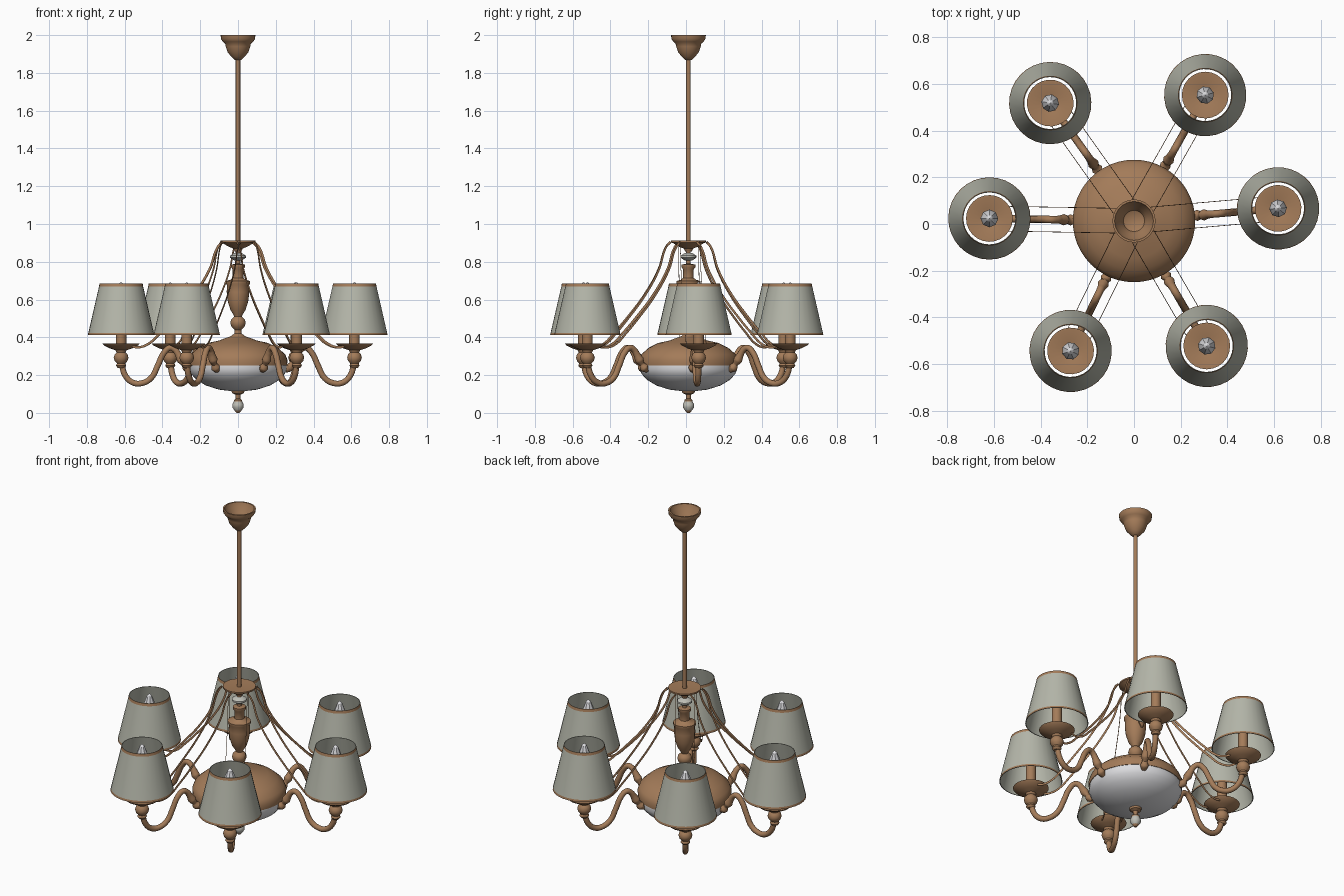
import bpy, bmesh, math
from mathutils import Matrix, Vector

if "Cube" in bpy.data.objects:
    bpy.data.objects.remove(bpy.data.objects["Cube"])

CENTRE = Vector((0, .013, 0))
LAMP_R = .619
ARM_ANGLES = (5, 60.5, 125.4, 179, 244, 300.2)


def material(name, r, g, b):
    m = bpy.data.materials.new(name)
    m.use_nodes = True
    m.diffuse_color = (r, g, b, 1)
    bsdf = m.node_tree.nodes["Principled BSDF"]
    bsdf.inputs["Base Color"].default_value = (r, g, b, 1)
    bsdf.inputs["Roughness"].default_value = .6
    return m


BRONZE = material("bronze", .37, .2, .1)
FABRIC = material("shade fabric", .46, .47, .4)
WHITE = material("white glass", .72, .72, .74)
CRYSTAL = material("pale crystal", .52, .52, .47)


def finish(mesh, mats, rule=None, angle=40):
    for m in mats:
        mesh.materials.append(m)
    if rule:
        for p in mesh.polygons:
            p.material_index = rule(p)
    mesh.shade_smooth()
    mesh.set_sharp_from_angle(angle=math.radians(angle))
    return mesh


def lathe(name, profile, mats, segs=32, rule=None, angle=40):
    """Spin an (r, z) profile around the z axis."""
    bm = bmesh.new()
    verts = [bm.verts.new((r, 0, z)) for r, z in profile]
    edges = [bm.edges.new(pair) for pair in zip(verts, verts[1:])]
    bmesh.ops.spin(bm, geom=verts + edges, cent=(0, 0, 0), axis=(0, 0, 1),
                   angle=math.tau, steps=segs, use_merge=False)
    bmesh.ops.remove_doubles(bm, verts=bm.verts, dist=1e-5)
    bmesh.ops.recalc_face_normals(bm, faces=bm.faces)
    mesh = bpy.data.meshes.new(name)
    bm.to_mesh(mesh)
    bm.free()
    return finish(mesh, mats, rule, angle)


def sweep(name, path, radius, flatten=1.0, sides=3):
    """Sweep a round tube along (x, z, thickness) points; flatten squeezes y."""
    cu = bpy.data.curves.new(name, "CURVE")
    cu.dimensions = "3D"
    cu.bevel_depth = radius
    cu.bevel_resolution = sides
    cu.resolution_u = 6
    cu.use_fill_caps = True
    sp = cu.splines.new("BEZIER")
    sp.bezier_points.add(len(path) - 1)
    for bp, (x, z, t) in zip(sp.bezier_points, path):
        bp.co = (x, 0, z)
        bp.radius = t
        bp.handle_left_type = bp.handle_right_type = "AUTO"
    ob = bpy.data.objects.new(name, cu)
    bpy.context.scene.collection.objects.link(ob)
    graph = bpy.context.evaluated_depsgraph_get()
    mesh = bpy.data.meshes.new_from_object(ob.evaluated_get(graph))
    bpy.data.objects.remove(ob)
    mesh.transform(Matrix.Scale(flatten, 4, (0, 1, 0)))
    mesh.materials.clear()
    return finish(mesh, [BRONZE])


def place(name, mesh, offset=(0, 0, 0), turn=0):
    ob = bpy.data.objects.new(name, mesh)
    rot = Matrix.Rotation(math.radians(turn), 4, "Z")
    ob.matrix_world = Matrix.Translation(CENTRE) @ rot @ Matrix.Translation(offset)
    bpy.context.scene.collection.objects.link(ob)


# Hollow ceiling canopy and hanging rod
place("ceiling_canopy", lathe("ceiling_canopy", [
    (0, 1.865), (.02, 1.87), (.035, 1.885), (.055, 1.91), (.065, 1.94),
    (.068, 1.955), (.08, 1.965), (.09, 1.98), (.092, 2), (.083, 2),
    (.075, 1.975), (.058, 1.95), (.045, 1.92), (0, 1.9)], [BRONZE]))
place("hanging_rod", lathe("hanging_rod", [
    (0, .88), (.012, .88), (.012, 1.88), (0, 1.88)], [BRONZE], 16))

# Hub dish that carries the ribbons
place("hub_dish", lathe("hub_dish", [
    (0, .855), (.018, .855), (.025, .87), (.05, .88), (.08, .898),
    (.092, .903), (.092, .912), (.02, .908), (0, .908)], [BRONZE]))
place("crystal_bead", lathe("crystal_bead", [
    (0, .805), (.022, .808), (.042, .822), (.042, .832), (.022, .845),
    (0, .848)], [CRYSTAL], 16))

# Turned urn column
place("column", lathe("column", [
    (0, .865), (.012, .865), (.012, .79), (.036, .785), (.036, .77),
    (.028, .76), (.028, .715), (.04, .705), (.064, .698), (.064, .685),
    (.058, .675), (.06, .64), (.054, .59), (.04, .545), (.024, .52),
    (.02, .51), (.036, .495), (.041, .477), (.034, .455), (.018, .44),
    (.02, .42), (.04, .405), (0, .39)], [BRONZE], 24))

# Body: bronze cover over a glass bowl
place("body_cover", lathe("body_cover", [
    (0, .41), (.03, .408), (.07, .395), (.1, .383), (.16, .37), (.21, .345),
    (.25, .31), (.262, .28), (.26, .252), (0, .252)], [BRONZE], 48))
place("glass_bowl", lathe("glass_bowl", [
    (0, .252), (.257, .252), (.258, .23), (.247, .205), (.22, .175),
    (.17, .145), (.1, .123), (.04, .116), (0, .115)], [WHITE], 48))

# Bottom finial with a pale belt on its ball
place("finial", lathe("finial", [
    (0, .12), (.035, .118), (.032, .105), (.014, .097), (.012, .075),
    (.022, .068), (.022, .06), (.03, .045), (.03, .03), (.018, .012),
    (.008, 0), (0, 0)], [BRONZE, CRYSTAL], 16,
    lambda p: int(.02 < p.center.z < .058)))

# Parts shared by every arm
arm = sweep("arm", [
    (.25, .225, .9), (.272, .24, 1.5), (.285, .258, .9), (.3, .28, 1.5),
    (.318, .312, 1.1), (.335, .335, 1), (.36, .345, 1), (.392, .318, 1),
    (.425, .25, 1), (.46, .185, 1), (.51, .157, 1), (.555, .16, 1),
    (.595, .195, 1), (LAMP_R, .27, 1)], .016)
ribbon = sweep("ribbon", [
    (.08, .905, 1), (.105, .88, 1), (.15, .76, 1), (.23, .63, 1),
    (.33, .51, 1), (.41, .425, 1), (.475, .365, 1), (.53, .347, 1),
    (.56, .352, 1)], .007, .2, 1)
cup = lathe("candle_cup", [
    (0, .235), (.018, .238), (.027, .25), (.022, .262), (.034, .275),
    (.039, .292), (.034, .31), (.024, .32), (.03, .332), (.06, .342),
    (.09, .357), (.1, .368), (.09, .368), (.028, .355), (.028, .54),
    (0, .54)], [BRONZE], 24)
bulb = lathe("bulb", [
    (0, .54), (.02, .54), (.034, .57), (.038, .6), (.03, .64),
    (.014, .68), (0, .694)], [WHITE], 8, angle=20)


def shade_rule(p):
    # Bronze trim on the outer rims, fabric elsewhere
    out = p.normal.x * p.center.x + p.normal.y * p.center.y > 0
    return int(out and (p.center.z < .42 or p.center.z > .67))


shade = lathe("lamp_shade", [
    (.172, .412), (.176, .412), (.1735, .424), (.117, .669), (.114, .685),
    (.111, .685), (.172, .412)], [FABRIC, BRONZE], 32, shade_rule)

# Six lamp arms around the body
for i, a in enumerate(ARM_ANGLES, 1):
    place(f"arm_{i}", arm, turn=a)
    for label, mesh in (("candle_cup", cup), ("bulb", bulb), ("lamp_shade", shade)):
        place(f"{label}_{i}", mesh, (LAMP_R, 0, 0), a)
    for side, y in (("left", .053), ("right", -.053)):
        place(f"ribbon_{side}_{i}", ribbon, (0, y, 0), a)
